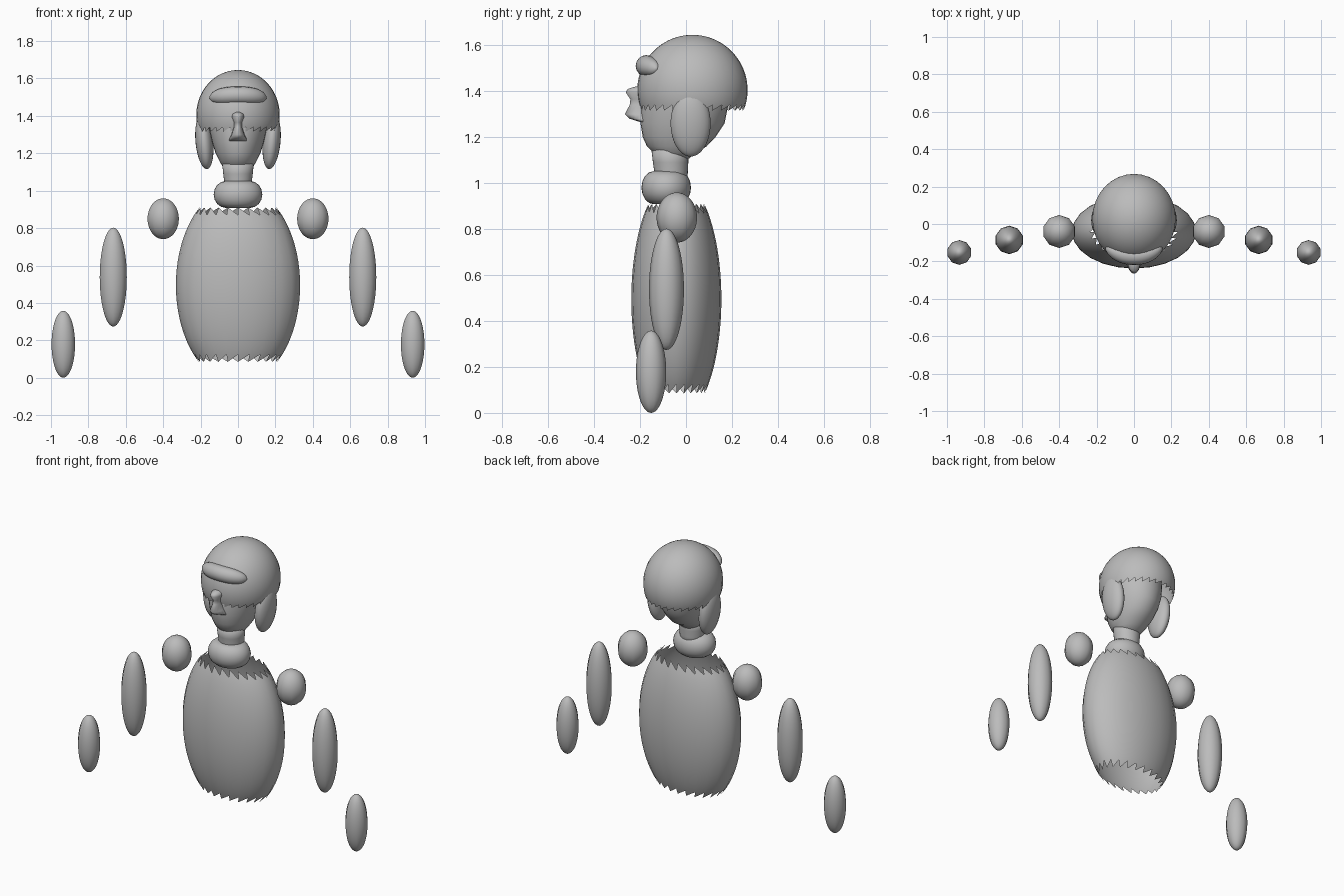
import bpy, bmesh
from math import cos, sin, pi, sqrt
from mathutils import Matrix

cube = bpy.data.objects.get("Cube")
if cube:
    bpy.data.objects.remove(cube, do_unlink=True)

GREY = (0.5, 0.5, 0.5, 1)
grey = bpy.data.materials.new("plain_grey")
grey.use_nodes = True
grey.diffuse_color = GREY
grey.node_tree.nodes["Principled BSDF"].inputs["Base Color"].default_value = GREY


def finish(name, bm):
    bmesh.ops.recalc_face_normals(bm, faces=bm.faces[:])
    for face in bm.faces:
        face.smooth = True
    mesh = bpy.data.meshes.new(name)
    bm.to_mesh(mesh)
    bm.free()
    mesh.materials.append(grey)
    obj = bpy.data.objects.new(name, mesh)
    bpy.context.collection.objects.link(obj)
    return obj


def ellipsoid(name, centre, radii, segments=32, tilt=0):
    bm = bmesh.new()
    bmesh.ops.create_uvsphere(bm, u_segments=segments, v_segments=24, radius=1)
    m = Matrix.Translation(centre) @ Matrix.Rotation(tilt, 4, 'Y') @ Matrix.Diagonal((*radii, 1))
    bmesh.ops.transform(bm, matrix=m, verts=bm.verts)
    return finish(name, bm)


def ring(bm, z, x, y, rx, ry, n):
    return [bm.verts.new((x + rx * cos(2 * pi * i / n), y + ry * sin(2 * pi * i / n), z))
            for i in range(n)]


def loft(name, rows, n=32, caps=True):
    """Skin stacked ellipses given as (z, y centre, x radius, y radius)."""
    bm = bmesh.new()
    rings = [ring(bm, z, 0, y, rx, ry, n) for z, y, rx, ry in rows]
    for a, b in zip(rings, rings[1:]):
        for i in range(n):
            j = (i + 1) % n
            bm.faces.new((a[i], a[j], b[j], b[i]))
    if caps:
        bm.faces.new(rings[0])
        bm.faces.new(rings[-1])
    return finish(name, bm)


def torn_shell(name, centre, radii, low, high, tooth, n, rows=24):
    """Hollow ellipsoid open at low (and at high, if given), with saw-toothed rims."""
    cx, cy, cz = centre
    rx, ry, rz = radii

    def width(z):
        return sqrt(max(0, 1 - ((z - cz) / rz) ** 2))

    bm = bmesh.new()
    top = high - tooth if high else cz + rz * 0.998
    start = low + tooth
    rings = []
    for k in range(rows + 1):
        t = k / rows
        z = start + (top - start) * (sin(t * pi / 2) if not high else t)
        rings.append(ring(bm, z, cx, cy, rx * width(z), ry * width(z), n))
    for a, b in zip(rings, rings[1:]):
        for i in range(n):
            j = (i + 1) % n
            bm.faces.new((a[i], a[j], b[j], b[i]))
    rims = [(rings[0], low)]
    if high:
        rims.append((rings[-1], high))
    else:
        bm.faces.new(rings[-1])
    for rim, z in rims:
        tips = ring(bm, z, cx, cy, rx * width(z), ry * width(z), n)
        for i in range(n):
            bm.faces.new((rim[i], rim[(i + 1) % n], tips[i]))
    return finish(name, bm)


# Hollow torso with torn neck and waist rims
torn_shell("torso", (0, -0.042, 0.495), (0.332, 0.196, 0.53), 0.085, 0.91, 0.04, 24)

# Collar ring
collar = bmesh.new()
n, m = 32, 16
loops = []
for k in range(m):
    a = 2 * pi * k / m
    r = 0.065 + 0.065 * cos(a)
    loops.append(ring(collar, 0.98 + 0.072 * sin(a), 0, -0.086, max(r, 0.004), max(r * 0.83, 0.004), n))
for k in range(m):
    a, b = loops[k], loops[(k + 1) % m]
    for i in range(n):
        collar.faces.new((a[i], a[(i + 1) % n], b[(i + 1) % n], b[i]))
finish("collar", collar)

# Neck
loft("neck", [(0.98, -0.065, 0.07, 0.07), (1.05, -0.065, 0.074, 0.073),
              (1.09, -0.067, 0.079, 0.077), (1.16, -0.07, 0.086, 0.082)])

# Head, narrowing to the chin
loft("head", [(1.10, -0.045, 0.05, 0.05), (1.13, -0.05, 0.083, 0.09), (1.16, -0.04, 0.1, 0.13),
              (1.2, -0.03, 0.12, 0.158), (1.26, -0.015, 0.138, 0.183), (1.33, -0.008, 0.155, 0.19),
              (1.43, 0, 0.16, 0.185), (1.52, 0.01, 0.13, 0.15), (1.58, 0.02, 0.06, 0.07)])

# Nose with a pinched bridge
loft("nose", [(1.265, -0.175, 0.05, 0.022), (1.28, -0.195, 0.045, 0.05), (1.3, -0.2, 0.035, 0.066),
              (1.34, -0.195, 0.022, 0.05), (1.365, -0.195, 0.022, 0.047), (1.395, -0.2, 0.034, 0.062),
              (1.41, -0.195, 0.03, 0.058), (1.42, -0.19, 0.015, 0.03)], 16)

# Hair cap with a torn lower rim
torn_shell("hair_cap", (0, 0.028, 1.405), (0.223, 0.24, 0.24), 1.315, None, 0.025, 32)

# Fringe: a bent roll with rounded ends
fringe = bmesh.new()
steps = 24
loops = []
for k in range(steps + 1):
    t = -0.995 + 1.99 * k / steps
    r = 0.047 * (1 - abs(t) ** 3) ** 0.5
    y, z = -0.172 + 0.04 * t * t, 1.51 - 0.012 * t * t
    loops.append([fringe.verts.new((0.153 * t, y + r * cos(2 * pi * i / 16), z + r * sin(2 * pi * i / 16)))
                  for i in range(16)])
for a, b in zip(loops, loops[1:]):
    for i in range(16):
        fringe.faces.new((a[i], a[(i + 1) % 16], b[(i + 1) % 16], b[i]))
fringe.faces.new(loops[0])
fringe.faces.new(loops[-1])
finish("fringe", fringe)

# Paired parts: side hair, shoulders, upper arms and forearms
for side, s in (("left", 1), ("right", -1)):
    ellipsoid(side + "_side_hair", (s * 0.18, 0.02, 1.26), (0.047, 0.087, 0.145), 24, s * 0.1)
    ellipsoid(side + "_shoulder", (s * 0.4, -0.04, 0.85), (0.088, 0.088, 0.109), 10)
    ellipsoid(side + "_upper_arm", (s * 0.667, -0.085, 0.538), (0.076, 0.076, 0.264), 10)
    ellipsoid(side + "_forearm", (s * 0.934, -0.152, 0.179), (0.066, 0.066, 0.179), 10)
